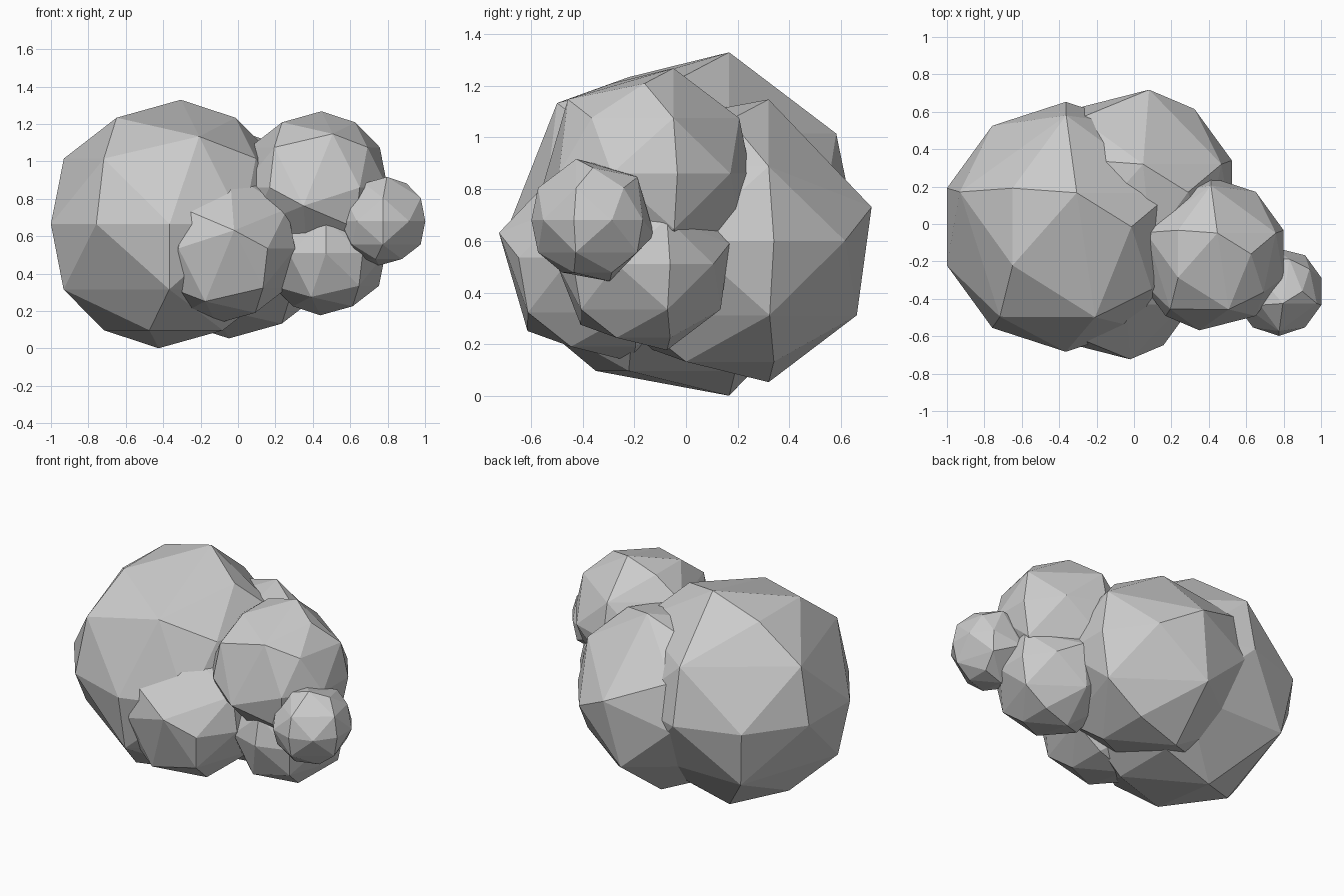
import bpy

if "Cube" in bpy.data.objects:
    bpy.data.objects.remove(bpy.data.objects["Cube"])


# One rough faceted lump: an icosphere with some edges collapsed
def lump(name, centre, radius):
    bpy.ops.mesh.primitive_ico_sphere_add(subdivisions=2, radius=radius, location=centre)
    ob = bpy.context.object
    ob.name = name
    mod = ob.modifiers.new("simplify", 'DECIMATE')
    mod.ratio = 0.7
    bpy.ops.object.shade_flat()
    return ob


# Two large lumps forming the body of the cluster
lump("main_lump", (-0.365, -0.015, 0.665), 0.668)
lump("back_lump", (0.0, 0.17, 0.6), 0.55)

# Medium lumps on the front and right
lump("front_lump", (-0.08, -0.32, 0.535), 0.405)
lump("upper_right_lump", (0.41, -0.16, 0.86), 0.41)
lump("lower_right_lump", (0.47, -0.165, 0.51), 0.335)

# Small lump at the far right
lump("small_lump", (0.775, -0.36, 0.68), 0.238)
